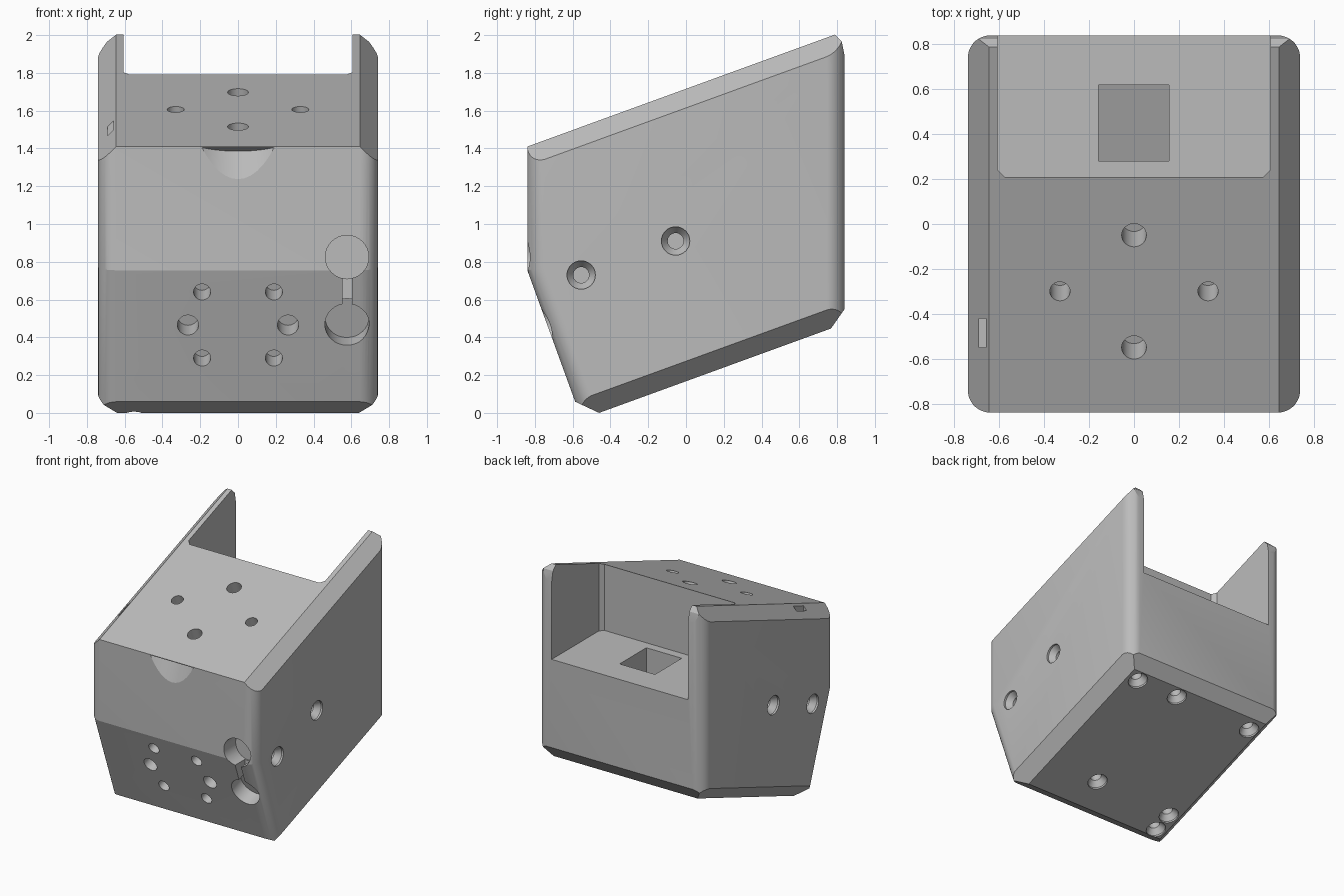
import bpy, bmesh, math
from mathutils import Vector, Matrix

if "Cube" in bpy.data.objects:
    bpy.data.objects.remove(bpy.data.objects["Cube"], do_unlink=True)

TILT = math.radians(20)
S, C, T = math.sin(TILT), math.cos(TILT), math.tan(TILT)
X = Vector((1, 0, 0))
TOP_N = Vector((0, -S, C))
BOTTOM_N = -TOP_N
FRONT_N = Vector((0, -1, 0))
LOWER_N = Vector((0, -C, -S))
BACK_N = Vector((0, 1, 0))

grey = bpy.data.materials.new("plain grey")
grey.use_nodes = True
grey.diffuse_color = (0.5, 0.5, 0.5, 1)
grey.node_tree.nodes["Principled BSDF"].inputs["Base Color"].default_value = grey.diffuse_color


def make(name, bm):
    bmesh.ops.recalc_face_normals(bm, faces=bm.faces)
    mesh = bpy.data.meshes.new(name)
    bm.to_mesh(mesh)
    bm.free()
    mesh.materials.append(grey)
    obj = bpy.data.objects.new(name, mesh)
    bpy.context.collection.objects.link(obj)
    return obj


def slice_off(bm, point, normal):
    """Remove everything beyond a plane and close the cut."""
    bmesh.ops.bisect_plane(bm, geom=bm.verts[:] + bm.edges[:] + bm.faces[:], dist=1e-6,
                           plane_co=point, plane_no=Vector(normal).normalized(), clear_outer=True)
    rim = [e for e in bm.edges if e.is_boundary]
    if rim:
        bmesh.ops.holes_fill(bm, edges=rim, sides=0)


def prism(name, outline, direction):
    bm = bmesh.new()
    face = bm.faces.new([bm.verts.new(p) for p in outline])
    new = bmesh.ops.extrude_face_region(bm, geom=[face])["geom"]
    bmesh.ops.translate(bm, vec=direction, verts=[v for v in new if isinstance(v, bmesh.types.BMVert)])
    return make(name, bm)


def box(name, low, high):
    (x, y, z), (x2, y2, z2) = low, high
    return prism(name, [(x, y, z), (x2, y, z), (x2, y2, z), (x, y2, z)], (0, 0, z2 - z))


def plug(name, point, inward, steps, sides=32):
    """Turned cutter: steps are (radius, depth) along the inward axis."""
    bm = bmesh.new()
    frame = Matrix.Translation(point) @ Vector(inward).to_track_quat('Z', 'Y').to_matrix().to_4x4()
    rings = []
    for r, d in steps:
        angles = [2 * math.pi * i / sides for i in range(sides)]
        rings.append([bm.verts.new(frame @ Vector((r * math.cos(a), r * math.sin(a), d))) for a in angles])
    for a, b in zip(rings, rings[1:]):
        for i in range(sides):
            j = (i + 1) % sides
            bm.faces.new((a[i], a[j], b[j], b[i]))
    bm.faces.new(rings[0])
    bm.faces.new(rings[-1])
    return make(name, bm)


# Housing: a block trimmed by its sloping faces
bm = bmesh.new()
bmesh.ops.create_cube(bm, size=2, matrix=Matrix.Translation((0, 0, 1)) @ Matrix.Diagonal((0.74, 0.84, 1.5, 1)))
front_top = Vector((0, -0.84, 1.41))
front_break = Vector((0, -0.84, 0.755))
bottom_edge = Vector((0, -0.46, 0))
back_edge = Vector((0, 0.84, 1))
slice_off(bm, front_top, TOP_N)
slice_off(bm, front_break, LOWER_N)
slice_off(bm, bottom_edge, BOTTOM_N)

# Rounded upright corners
R = 0.1
for side in (-1, 1):
    for point, n in ((front_break, FRONT_N), (front_break, LOWER_N), (back_edge, BACK_N)):
        centre = point - n * R + X * side * (0.74 - R)
        for k in range(1, 10):
            a = math.radians(9 * k)
            normal = X * side * math.cos(a) + n * math.sin(a)
            slice_off(bm, centre + normal * R, normal)

# Chamfers along the bottom and the upper sides, eased rear top edge
for side in (-1, 1):
    slice_off(bm, bottom_edge + X * side * 0.64, X * side + BOTTOM_N)
    slice_off(bm, front_top + X * side * 0.645, X * side + TOP_N)
slice_off(bm, bottom_edge, LOWER_N + BOTTOM_N)
slice_off(bm, (0, 0.77, 0.45), (0, 0.1, -0.07))
slice_off(bm, (0, 0.79, 2), (0, 1, 1))
slice_off(bm, (0, 0.84, 1.89), (0, 1, 0.2))
housing = make("housing", bm)

cutters = []
# Open rear bay with a sloping-floor pocket
w, f, c = 0.607, 0.21, 0.03
bay = [(-w, f + c), (-w + c, f), (w - c, f), (w, f + c), (w, 1), (-w, 1)]
cutters.append(prism("rear_bay", [(x, y, 1.26) for x, y in bay], (0, 0, 1)))
pocket = [(0.28, 1.0), (0.62, 1.12), (0.62, 1.4), (0.28, 1.4)]
cutters.append(prism("bay_pocket", [(-0.158, y, z) for y, z in pocket], (0.315, 0, 0)))

# Holes in the sloping top
for x, y, r in ((0, -0.05, 0.055), (0, -0.55, 0.055), (0.33, -0.3, 0.045), (-0.33, -0.3, 0.045)):
    cutters.append(plug("top_hole", (x, y, 1.41 + T * (y + 0.84)), -TOP_N, [(r, -0.03), (r, 0.2)]))


def lower_face(x, z):
    return (x, -0.84 + T * (0.755 - z), z)


# Holes in the lower front
for side in (-1, 1):
    for x, z, r in ((0.19, 0.64, 0.045), (0.265, 0.465, 0.056), (0.19, 0.29, 0.045)):
        cutters.append(plug("front_hole", lower_face(side * x, z), -LOWER_N, [(r, -0.03), (r, 0.15)]))

# Twin round recesses joined by a slot
cutters.append(plug("upper_recess", (0.577, -0.84, 0.825), -FRONT_N, [(0.115, -0.05), (0.115, 0.15)]))
cutters.append(plug("lower_recess", lower_face(0.577, 0.468), -LOWER_N, [(0.117, -0.08), (0.117, 0.12)]))
cutters.append(box("recess_slot", (0.552, -0.9, 0.54), (0.604, -0.7, 0.74)))

# Countersunk screw holes in the sides and base
screw = [(0.075, -0.04), (0.075, 0.015), (0.042, 0.06), (0.042, 0.2)]
for side in (-1, 1):
    for y, z in ((-0.555, 0.73), (-0.055, 0.91)):
        cutters.append(plug("side_screw_hole", (side * 0.74, y, z), X * -side, screw))
for x, y in ((0.54, 0.69), (0.16, 0.69), (-0.56, 0.67), (0.17, -0.22), (-0.55, -0.25), (-0.55, -0.4)):
    cutters.append(plug("base_screw_hole", (x, y, T * (y + 0.46)), TOP_N, screw))

# Shallow scoop below the front lip and slit in the right chamfer
cutters.append(plug("front_scoop", (0, -1.115, 1.505), (0, -S, -C), [(0.35, 0), (0.35, 0.5)], 64))
cutters.append(box("chamfer_slit", (-0.69, -0.55, 1.43), (-0.66, -0.42, 1.7)))

# Cut everything out of the housing
bpy.context.view_layer.objects.active = housing
for cutter in cutters:
    mod = housing.modifiers.new(cutter.name, 'BOOLEAN')
    mod.operation, mod.solver, mod.object = 'DIFFERENCE', 'EXACT', cutter
    bpy.ops.object.modifier_apply(modifier=mod.name)
    bpy.data.objects.remove(cutter, do_unlink=True)

for obj in bpy.context.selected_objects:
    obj.select_set(False)
housing.select_set(True)
bpy.ops.object.shade_smooth_by_angle(angle=math.radians(15))
